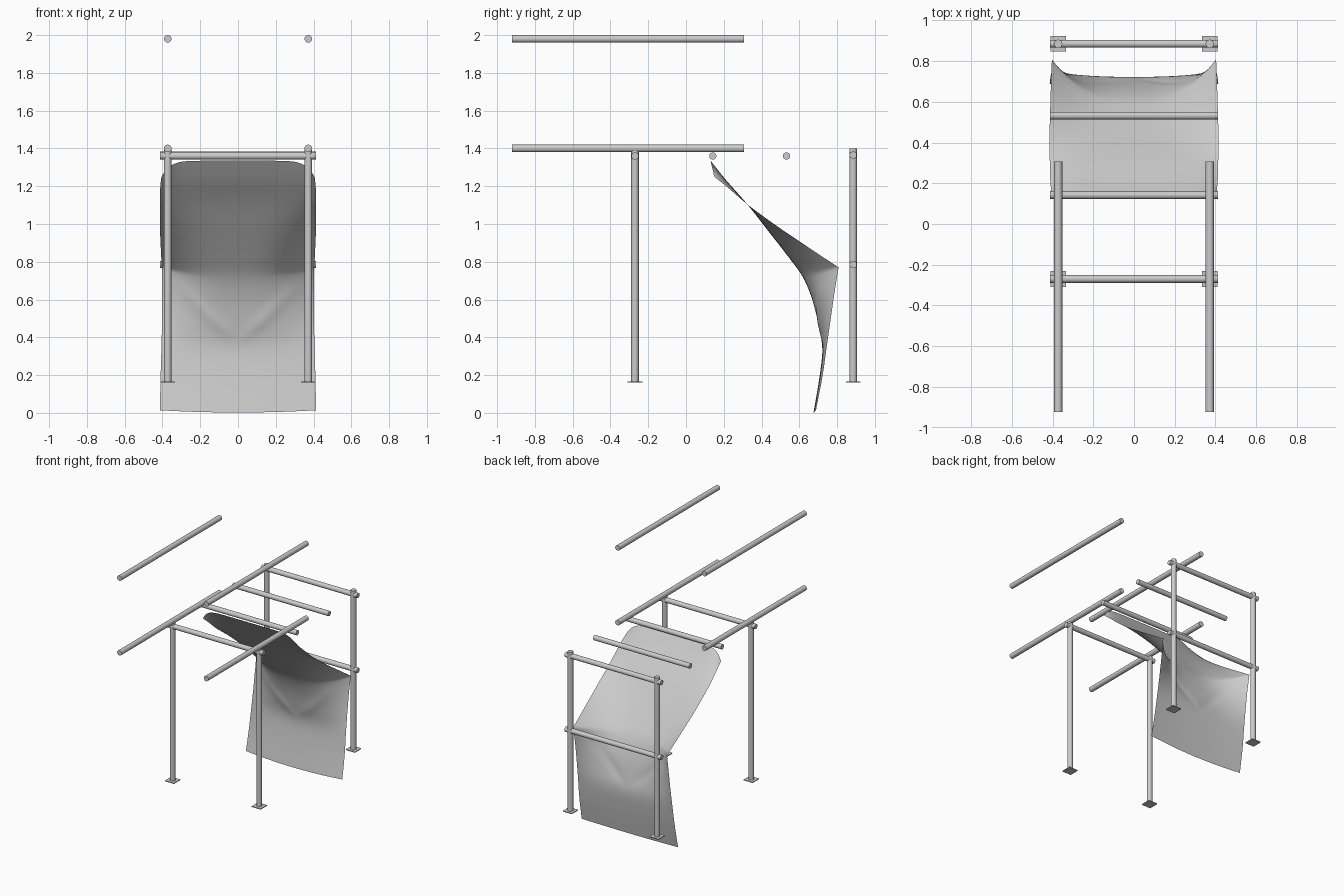
import bpy, math
from mathutils import Vector

if "Cube" in bpy.data.objects:
    bpy.data.objects.remove(bpy.data.objects["Cube"])

R = 0.02
PX = 0.372          # half distance between posts
LEG_Y, REAR_Y = -0.27, 0.885


def smooth(ob, angle=40):
    bpy.ops.object.select_all(action='DESELECT')
    ob.select_set(True)
    bpy.context.view_layer.objects.active = ob
    bpy.ops.object.shade_smooth_by_angle(angle=math.radians(angle))


def tube(name, a, b, r=R):
    a, b = Vector(a), Vector(b)
    bpy.ops.mesh.primitive_cylinder_add(vertices=32, radius=r, depth=(b - a).length,
                                        location=(a + b) / 2)
    ob = bpy.context.object
    ob.name = name
    ob.rotation_euler = (b - a).to_track_quat('Z', 'Y').to_euler()
    smooth(ob)


def plate(name, x, y):
    bpy.ops.mesh.primitive_cube_add(size=1, location=(x, y, 0.163))
    ob = bpy.context.object
    ob.name = name
    ob.scale = (0.078, 0.078, 0.006)


# Posts, foot plates and long rails on both sides
for side, s in (("left", -1), ("right", 1)):
    x = s * PX
    tube(f"front_leg_{side}", (x, LEG_Y, 0.16), (x, LEG_Y, 1.39))
    tube(f"rear_post_{side}", (x, REAR_Y, 0.16), (x, REAR_Y, 1.40))
    plate(f"front_foot_{side}", x, LEG_Y)
    plate(f"rear_foot_{side}", x, REAR_Y)
    tube(f"lower_rail_{side}", (x, -0.922, 1.40), (x, 0.308, 1.40))
    tube(f"upper_rail_{side}", (x, -0.922, 1.98), (x, 0.308, 1.98))

# Cross bars
for name, y, z in (("front_cross_bar", LEG_Y, 1.36), ("cloth_bar", 0.142, 1.36),
                   ("middle_cross_bar", 0.532, 1.36), ("rear_top_bar", REAR_Y, 1.365),
                   ("rear_low_bar", REAR_Y, 0.785)):
    tube(name, (-0.412, y, z), (0.412, y, z), 0.019)

# Hanging cloth: centre and side profiles (y, z), blended across the width
CENTRE = [(0.13, 1.335), (0.21, 1.235), (0.32, 1.11), (0.43, 0.97), (0.535, 0.835),
          (0.615, 0.725), (0.665, 0.61), (0.70, 0.475), (0.722, 0.35), (0.708, 0.20), (0.675, 0.002)]
SIDE = [(0.15, 1.25), (0.225, 1.19), (0.33, 1.10), (0.48, 0.99), (0.65, 0.875),
        (0.808, 0.77), (0.785, 0.63), (0.765, 0.49), (0.745, 0.35), (0.722, 0.19), (0.688, 0.014)]
HALF = [0.405, 0.412, 0.414, 0.414, 0.409, 0.403, 0.401, 0.402, 0.405, 0.410, 0.414]
POWER = [9, 6, 4, 3, 2.8, 2.8, 2.6, 2.4, 2.2, 2, 2]


def spline(pts, t):
    i = min(int(t), len(pts) - 2)
    f = t - i
    p0, p1, p2, p3 = (pts[min(max(k, 0), len(pts) - 1)] for k in range(i - 1, i + 3))
    return 0.5 * (2 * p1 + (p2 - p0) * f + (2 * p0 - 5 * p1 + 4 * p2 - p3) * f * f
                  + (3 * p1 - p0 - 3 * p2 + p3) * f ** 3)


def linear(pts, t):
    i = min(int(t), len(pts) - 2)
    return pts[i] + (pts[i + 1] - pts[i]) * (t - i)


centre = [Vector(p) for p in CENTRE]
# the side profile has a sharp corner at its pinned point
side_a, side_b = [Vector(p) for p in SIDE[:6]], [Vector(p) for p in SIDE[5:]]
NU, NV = 60, 80
verts, faces = [], []
for j in range(NV + 1):
    t = 10 * j / NV
    c = spline(centre, t)
    e = spline(side_a, t) if t <= 5 else spline(side_b, t - 5)
    for i in range(NU + 1):
        u = 2 * i / NU - 1
        w = abs(u) ** linear(POWER, t)
        p = c.lerp(e, w)
        # soft folds running diagonally from the pinned corners
        fold = 0.006 * math.exp(-((t - 6.8) / 0.9) ** 2) \
            * math.exp(-((abs(u) - (0.95 - 0.33 * (t - 5))) / 0.12) ** 2)
        verts.append((u * linear(HALF, t), p.x - fold, p.y))
for j in range(NV):
    for i in range(NU):
        a = j * (NU + 1) + i
        faces.append((a, a + NU + 1, a + NU + 2, a + 1))
mesh = bpy.data.meshes.new("hanging_cloth")
mesh.from_pydata(verts, [], faces)
cloth = bpy.data.objects.new("hanging_cloth", mesh)
bpy.context.collection.objects.link(cloth)
smooth(cloth, 60)
